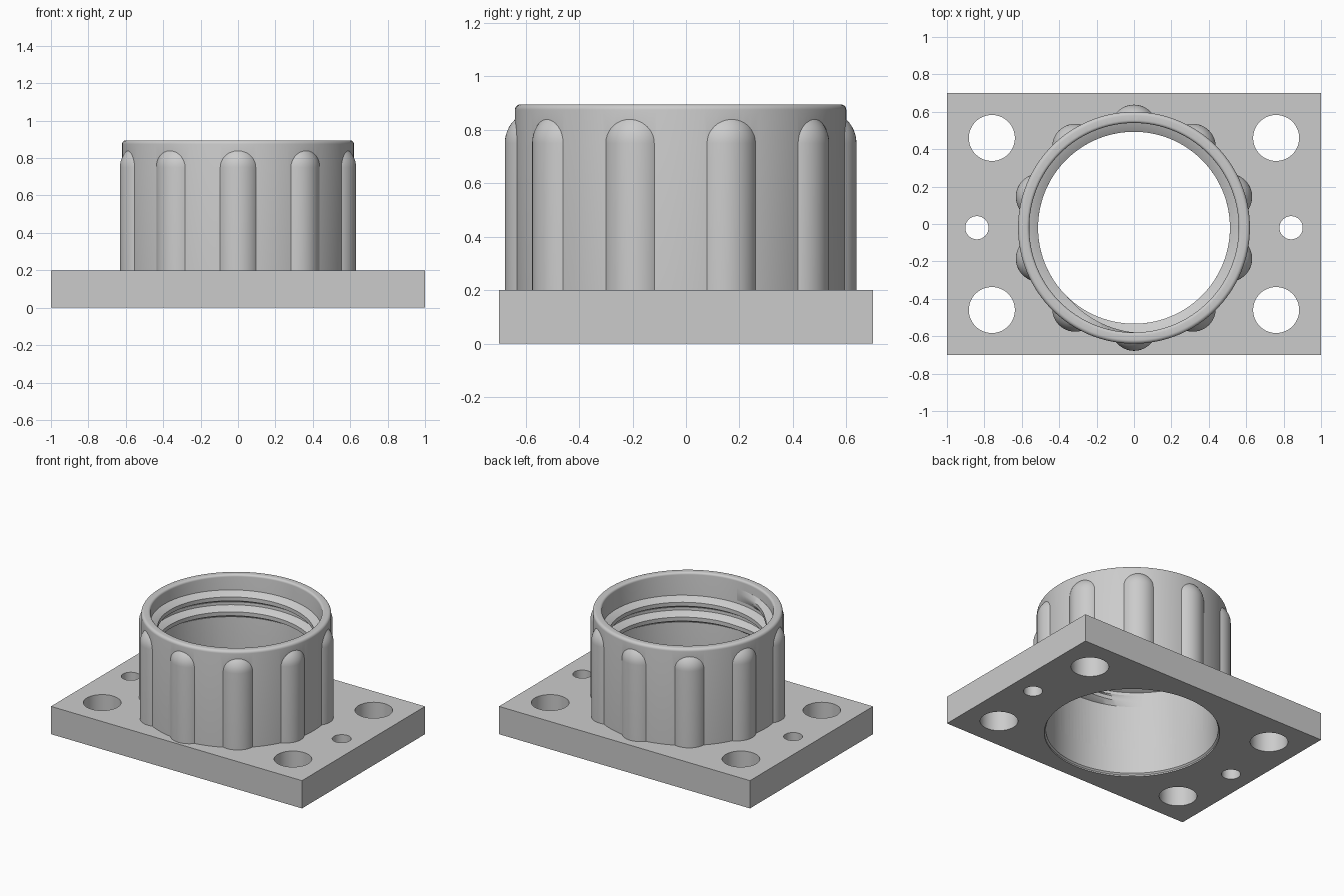
import bpy, bmesh
from math import sin, cos, pi, radians

if "Cube" in bpy.data.objects:
    bpy.data.objects.remove(bpy.data.objects["Cube"])

CY = -0.02                      # collar axis offset in y
BASE, TOP = 0.2, 0.895          # plate top, collar top
R_OUT, R_IN, R_CREST = 0.62, 0.56, 0.513

grey = bpy.data.materials.new("light grey plastic")
grey.use_nodes = True
grey.diffuse_color = (0.6, 0.6, 0.6, 1)
grey.node_tree.nodes["Principled BSDF"].inputs["Base Color"].default_value = (0.6, 0.6, 0.6, 1)


def make(name, bm):
    bmesh.ops.recalc_face_normals(bm, faces=bm.faces)
    mesh = bpy.data.meshes.new(name)
    bm.to_mesh(mesh)
    bm.free()
    mesh.materials.append(grey)
    obj = bpy.data.objects.new(name, mesh)
    bpy.context.collection.objects.link(obj)
    return obj


def lathe(bm, profile, center, segs):
    """Closed solid of revolution; the profile starts and ends on the axis."""
    x, y = center
    rings = []
    for r, z in profile:
        if r < 1e-6:
            rings.append([bm.verts.new((x, y, z))] * segs)
        else:
            rings.append([bm.verts.new((x + r * cos(2 * pi * i / segs),
                                        y + r * sin(2 * pi * i / segs), z))
                          for i in range(segs)])
    for a, b in zip(rings, rings[1:]):
        for i in range(segs):
            j = (i + 1) % segs
            corners = list(dict.fromkeys((a[i], a[j], b[j], b[i])))
            bm.faces.new(corners)


def arc(cx, cz, r, start, end, n):
    angles = [radians(start + (end - start) * i / n) for i in range(n + 1)]
    return [(cx + r * cos(a), cz + r * sin(a)) for a in angles]


def finish(obj, steps=(), angle=35):
    """Apply the boolean steps, drop their cutters and smooth the curved faces."""
    for operation, tool in steps:
        tool.hide_render = True
        mod = obj.modifiers.new(operation, 'BOOLEAN')
        mod.operation, mod.object, mod.solver = operation, tool, 'EXACT'
    if steps:
        graph = bpy.context.evaluated_depsgraph_get()
        mesh = bpy.data.meshes.new_from_object(obj.evaluated_get(graph))
        obj.modifiers.clear()
        obj.data = mesh
        for _, tool in steps:
            bpy.data.objects.remove(tool)
    obj.data.shade_smooth()
    obj.data.set_sharp_from_angle(angle=radians(angle))


def bore_cutter():
    f = 0.015
    bm = bmesh.new()
    lip = [(R_IN + f - f * cos(a), TOP - f + f * sin(a))
           for a in (0, pi / 8, pi / 4, 3 * pi / 8, pi / 2)]
    lathe(bm, [(0, -0.1), (R_IN + 0.01, -0.1), (R_IN + 0.01, 0.01), (R_IN, 0.02)]
          + lip + [(R_IN + f, 1), (0, 1)], (0, CY), 128)
    return make("bore_cutter", bm)


# Mounting plate with corner holes, side holes and the main bore
bm = bmesh.new()
bmesh.ops.create_cube(bm, size=1)
for v in bm.verts:
    v.co.x *= 2
    v.co.y *= 1.4
    v.co.z = (v.co.z + 0.5) * BASE
plate = make("mounting_plate", bm)

bm = bmesh.new()
for side in (-1, 1):
    drills = [(0.76, 0.46, 0.123), (0.76, -0.46, 0.123), (0.84, CY, 0.062)]
    for x, y, r in drills:
        lathe(bm, [(0, -0.1), (r, -0.1), (r, 0.3), (0, 0.3)], (side * x, y), 64)
drill = make("drill_cutter", bm)
finish(plate, [('DIFFERENCE', drill), ('DIFFERENCE', bore_cutter())])

# Collar with rounded rim and ten round-topped grip ribs
bm = bmesh.new()
lathe(bm, [(0, BASE), (R_OUT, BASE)] + arc(R_OUT - 0.02, TOP - 0.02, 0.02, 0, 90, 5)
      + [(0, TOP)], (0, CY), 128)
collar = make("ribbed_collar", bm)

bm = bmesh.new()
rib_r, rib_c, dome_z = 0.123, 0.535, 0.75
for k in range(10):
    a = radians(90 + 36 * k)
    dome = arc(0, dome_z, rib_r, 0, 90, 12)[:-1]
    lathe(bm, [(0, BASE), (rib_r, BASE)] + dome + [(0, dome_z + rib_r)],
          (rib_c * cos(a), CY + rib_c * sin(a)), 48)
ribs = make("grip_ribs", bm)
finish(collar, [('UNION', ribs), ('DIFFERENCE', bore_cutter())])

# Inner screw thread: trapezoid swept along a helix, fading out at both ends
bm = bmesh.new()
turns, pitch, top_z, fade = 2.13, 0.107, 0.785, 0.12
steps = int(turns * 120)
previous = None
for i in range(steps + 1):
    t = turns * i / steps
    a = radians(270) - 2 * pi * t
    z = top_z - pitch * t
    k = max(0.02, min(1, t / fade, (turns - t) / fade))
    crest = R_IN - (R_IN - R_CREST) * k
    section = [(R_IN + 0.01, 0.045), (R_IN, 0.043), (crest, 0.014),
               (crest, -0.014), (R_IN, -0.043), (R_IN + 0.01, -0.045)]
    ring = [bm.verts.new((r * cos(a), CY + r * sin(a), z + dz)) for r, dz in section]
    if previous:
        for j in range(len(ring)):
            n = (j + 1) % len(ring)
            bm.faces.new((previous[j], previous[n], ring[n], ring[j]))
    else:
        bm.faces.new(ring)
    previous = ring
bm.faces.new(previous)
finish(make("inner_thread", bm))
